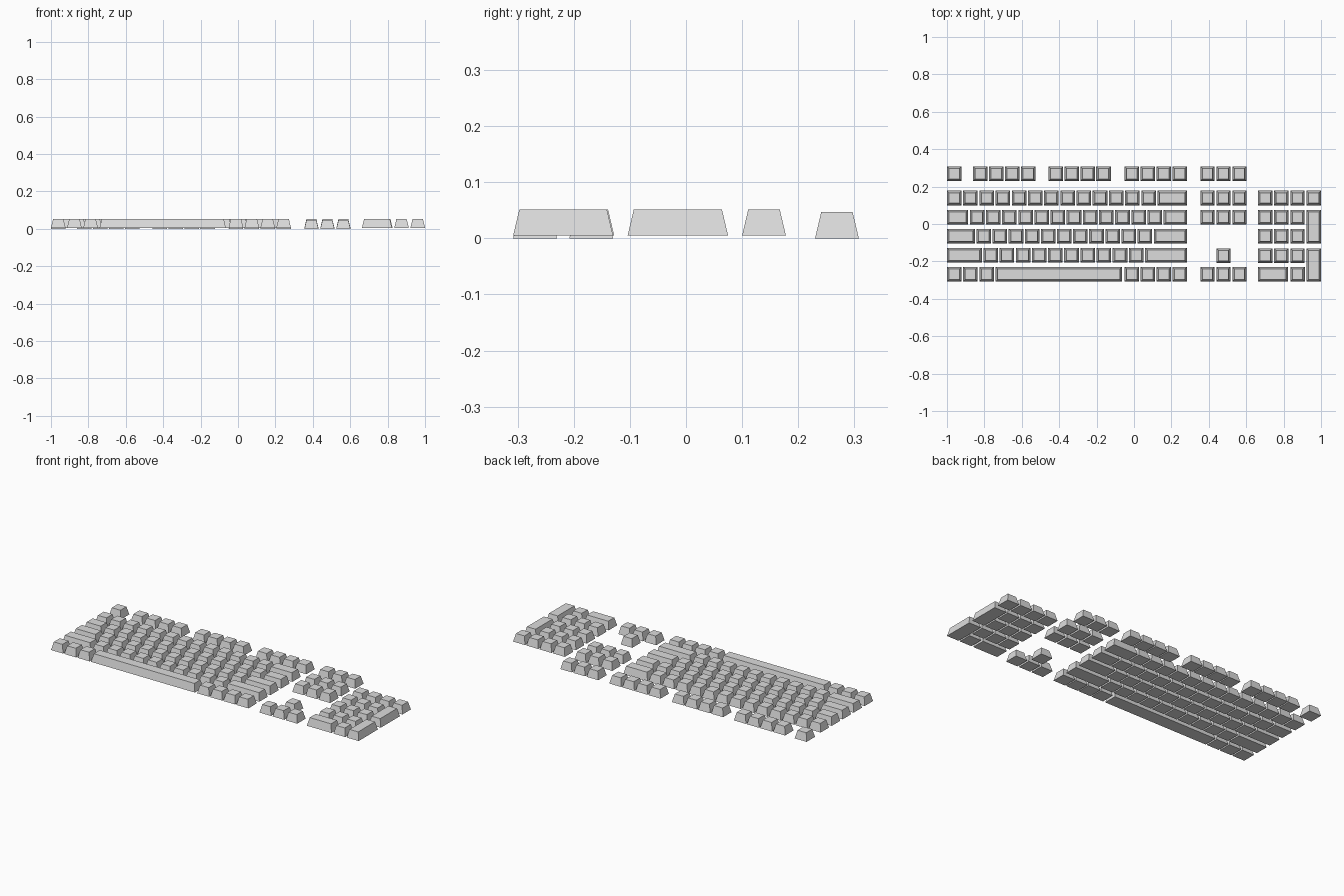
import bpy
import bmesh
from mathutils import Vector

cube = bpy.data.objects.get("Cube")
if cube:
    bpy.data.objects.remove(cube, do_unlink=True)

grey = bpy.data.materials.new("light_grey_plastic")
grey.use_nodes = True
colour = (0.72, 0.72, 0.72, 1)
grey.diffuse_color = colour
grey.node_tree.nodes["Principled BSDF"].inputs["Base Color"].default_value = colour

KEY = 0.078      # size of a single key
TAPER = 0.011    # how far each side leans in
HEIGHT = 0.0465
RAISED = 0.005   # typing, navigation and number keys sit slightly higher
F_ROW, NUMBERS, UPPER, HOME, LOWER, BOTTOM = 0.269, 0.139, 0.036, -0.065, -0.169, -0.269


def key(name, x0, x1, y0, y1, z=RAISED):
    """Tapered key cap over a rectangular footprint."""
    bm = bmesh.new()
    bmesh.ops.create_cube(bm, size=1)
    w, d = x1 - x0, y1 - y0
    for v in bm.verts:
        lean = TAPER * 2 if v.co.z > 0 else 0
        v.co = Vector((v.co.x * (w - lean), v.co.y * (d - lean), (v.co.z + 0.5) * HEIGHT))
    mesh = bpy.data.meshes.new(name)
    bm.to_mesh(mesh)
    bm.free()
    mesh.materials.append(grey)
    obj = bpy.data.objects.new(name, mesh)
    obj.location = ((x0 + x1) / 2, (y0 + y1) / 2, z)
    bpy.context.collection.objects.link(obj)


def wide(name, x0, x1, y, z=RAISED):
    key(name, x0, x1, y - KEY / 2, y + KEY / 2, z)


def run(name, start, count, y, pitch=0.0864, width=KEY, z=RAISED):
    """Row of equal keys."""
    for i in range(count):
        x = start + i * pitch
        wide(f"{name}_{i + 1}", x, x + width, y, z)


# Function row
run("escape_key", -1, 1, F_ROW, z=0)
for group, start in enumerate((-0.86, -0.457, -0.05)):
    run(f"function_key_group_{group + 1}", start, 4, F_ROW, 0.085, z=0)
run("system_key", 0.355, 3, F_ROW, 0.0855, 0.075, 0)

# Typing block
END = 0.283
run("number_row_key", -1, 13, NUMBERS, 0.0866)
wide("backspace_key", 0.126, END, NUMBERS)
wide("tab_key", -1, -0.887, UPPER)
run("upper_letter_key", -0.878, 12, UPPER)
wide("backslash_key", 0.159, END, UPPER)
wide("caps_lock_key", -1, -0.851, HOME)
run("home_letter_key", -0.842, 11, HOME, 0.0861)
wide("enter_key", 0.106, END, HOME)
SHIFT = LOWER + 0.002
wide("left_shift_key", -1, -0.814, SHIFT)
run("lower_letter_key", -0.805, 10, SHIFT)
wide("right_shift_key", 0.06, END, SHIFT)
run("left_modifier_key", -1, 3, BOTTOM)
wide("space_bar", -0.74, -0.065, BOTTOM)
run("right_modifier_key", -0.05, 4, BOTTOM, 0.085)

# Navigation and arrow keys
for label, y in (("upper", NUMBERS), ("lower", UPPER)):
    run(f"{label}_navigation_key", 0.355, 3, y, 0.0855, 0.075)
run("up_arrow_key", 0.4405, 1, LOWER, width=0.075, z=0)
run("arrow_key", 0.355, 3, BOTTOM, 0.0855, 0.075, 0)

# Number pad
PAD = 0.663
run("pad_top_key", PAD, 4, NUMBERS, width=0.077)
for label, y in (("upper", UPPER), ("middle", HOME), ("lower", LOWER)):
    run(f"pad_{label}_key", PAD, 3, y, width=0.077)
wide("pad_zero_key", PAD, 0.823, BOTTOM)
wide("pad_decimal_key", 0.836, 0.913, BOTTOM)
key("pad_plus_key", 0.922, 1, HOME - KEY / 2, UPPER + KEY / 2)
key("pad_enter_key", 0.922, 1, BOTTOM - KEY / 2, LOWER + KEY / 2)
